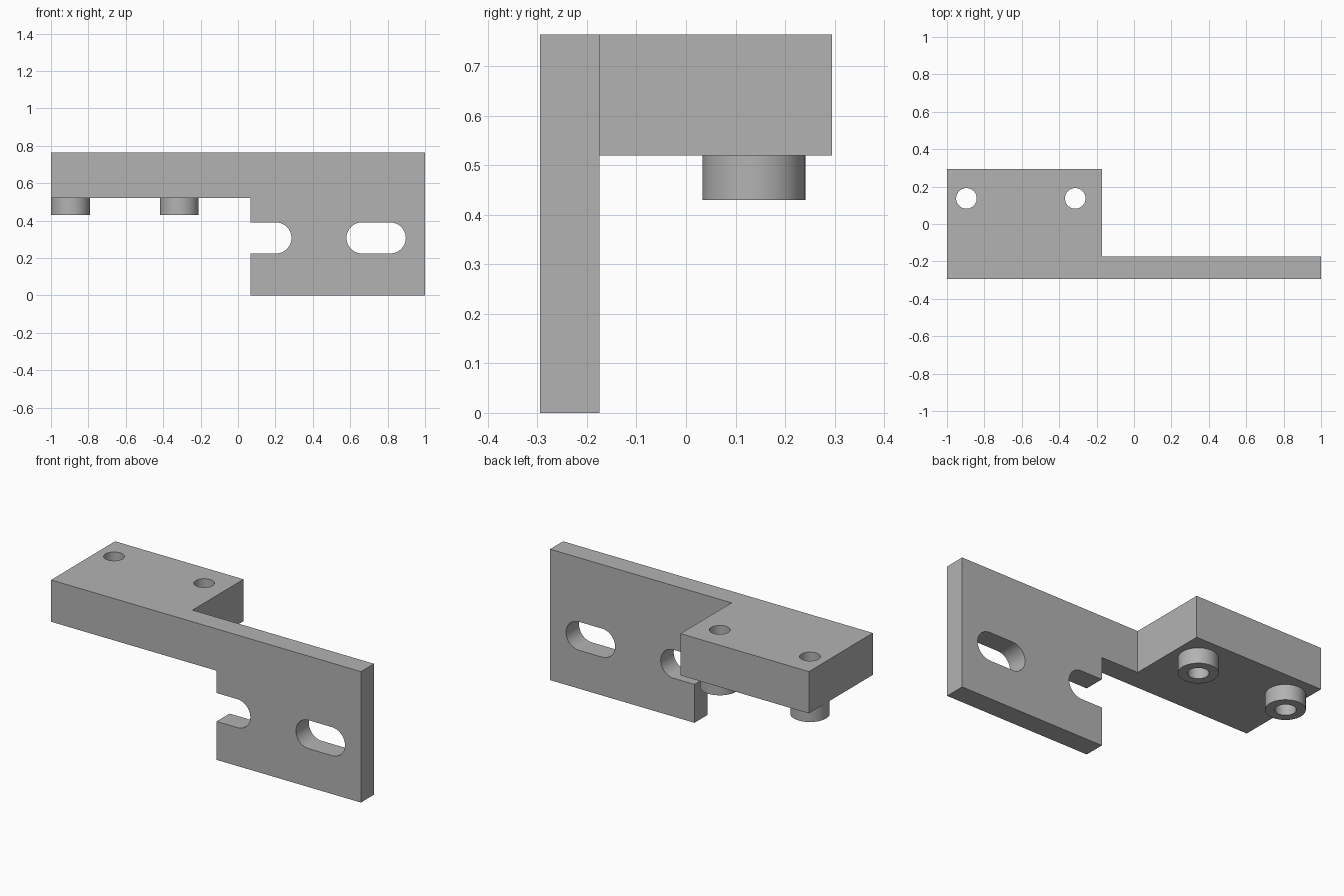
import bpy
import bmesh
from math import cos, sin, pi, radians
from mathutils import Vector

cube = bpy.data.objects.get("Cube")
if cube:
    bpy.data.objects.remove(cube, do_unlink=True)

# Single grey finish
grey = bpy.data.materials.new("plain_grey")
grey.use_nodes = True
colour = (0.45, 0.45, 0.45, 1)
grey.diffuse_color = colour
grey.node_tree.nodes["Principled BSDF"].inputs["Base Color"].default_value = colour

FRONT, PLATE_BACK, BACK = -0.295, -0.175, 0.295
SHELF_BOTTOM, TOP, BOSS_BOTTOM = 0.52, 0.764, 0.43
SHELF_END, PLATE_START = -0.171, 0.068
HOLES = [(-0.896, 0.137), (-0.314, 0.137)]
SLOT_Z, SLOT_R = 0.307, 0.083


def prism(name, outline, low, high, axis="z"):
    """Extrude a 2D outline along z (plan) or y (front elevation)."""
    bm = bmesh.new()
    to_3d = (lambda p: (*p, low)) if axis == "z" else (lambda p: (p[0], low, p[1]))
    face = bm.faces.new([bm.verts.new(to_3d(p)) for p in outline])
    step = Vector((0, 0, high - low)) if axis == "z" else Vector((0, high - low, 0))
    new = bmesh.ops.extrude_face_region(bm, geom=[face])["geom"]
    bmesh.ops.translate(bm, vec=step, verts=[g for g in new if isinstance(g, bmesh.types.BMVert)])
    bmesh.ops.recalc_face_normals(bm, faces=bm.faces)
    mesh = bpy.data.meshes.new(name)
    bm.to_mesh(mesh)
    bm.free()
    mesh.materials.append(grey)
    obj = bpy.data.objects.new(name, mesh)
    bpy.context.collection.objects.link(obj)
    return obj


def slot(x0, x1, z, r, n=24):
    """Rounded-end outline between two arc centres."""
    right = [(x1 + r * cos(a), z + r * sin(a)) for a in (-pi / 2 + pi * i / n for i in range(n + 1))]
    left = [(x0 - r * cos(a), z - r * sin(a)) for a in (-pi / 2 + pi * i / n for i in range(n + 1))]
    return right + left


def circle(x, y, r, n=48):
    return [(x + r * cos(2 * pi * i / n), y + r * sin(2 * pi * i / n)) for i in range(n)]


def combine(target, tool, operation):
    """Apply a boolean and discard the tool."""
    mod = target.modifiers.new("boolean", "BOOLEAN")
    mod.operation, mod.object, mod.solver = operation, tool, "EXACT"
    bpy.context.view_layer.objects.active = target
    bpy.ops.object.modifier_apply(modifier=mod.name)
    bpy.data.objects.remove(tool, do_unlink=True)


# Upright mounting plate with its long arm
bracket = prism("bracket", [(-1, SHELF_BOTTOM), (PLATE_START, SHELF_BOTTOM), (PLATE_START, 0),
                            (1, 0), (1, TOP), (-1, TOP)], FRONT, PLATE_BACK, "y")

# Thick shelf behind the arm
shelf = prism("shelf", [(-1, FRONT), (SHELF_END, FRONT), (SHELF_END, BACK), (-1, BACK)],
              SHELF_BOTTOM, TOP)
combine(bracket, shelf, "UNION")

# Open and closed adjustment slots
for x0, x1 in [(-0.05, 0.203), (0.663, 0.814)]:
    cutter = prism("slot_cutter", slot(x0, x1, SLOT_Z, SLOT_R), FRONT - 0.1, PLATE_BACK + 0.1, "y")
    combine(bracket, cutter, "DIFFERENCE")

# Hollow bosses under the shelf, drilled right through
for x, y in HOLES:
    boss = prism("boss", circle(x, y, 0.104), BOSS_BOTTOM, SHELF_BOTTOM + 0.05)
    combine(bracket, boss, "UNION")
    drill = prism("hole_cutter", circle(x, y, 0.055), BOSS_BOTTOM - 0.1, TOP + 0.1)
    combine(bracket, drill, "DIFFERENCE")

# Smooth the round walls, keep the machined edges crisp
bpy.ops.object.select_all(action="DESELECT")
bracket.select_set(True)
bpy.context.view_layer.objects.active = bracket
bpy.ops.object.shade_smooth_by_angle(angle=radians(30))
